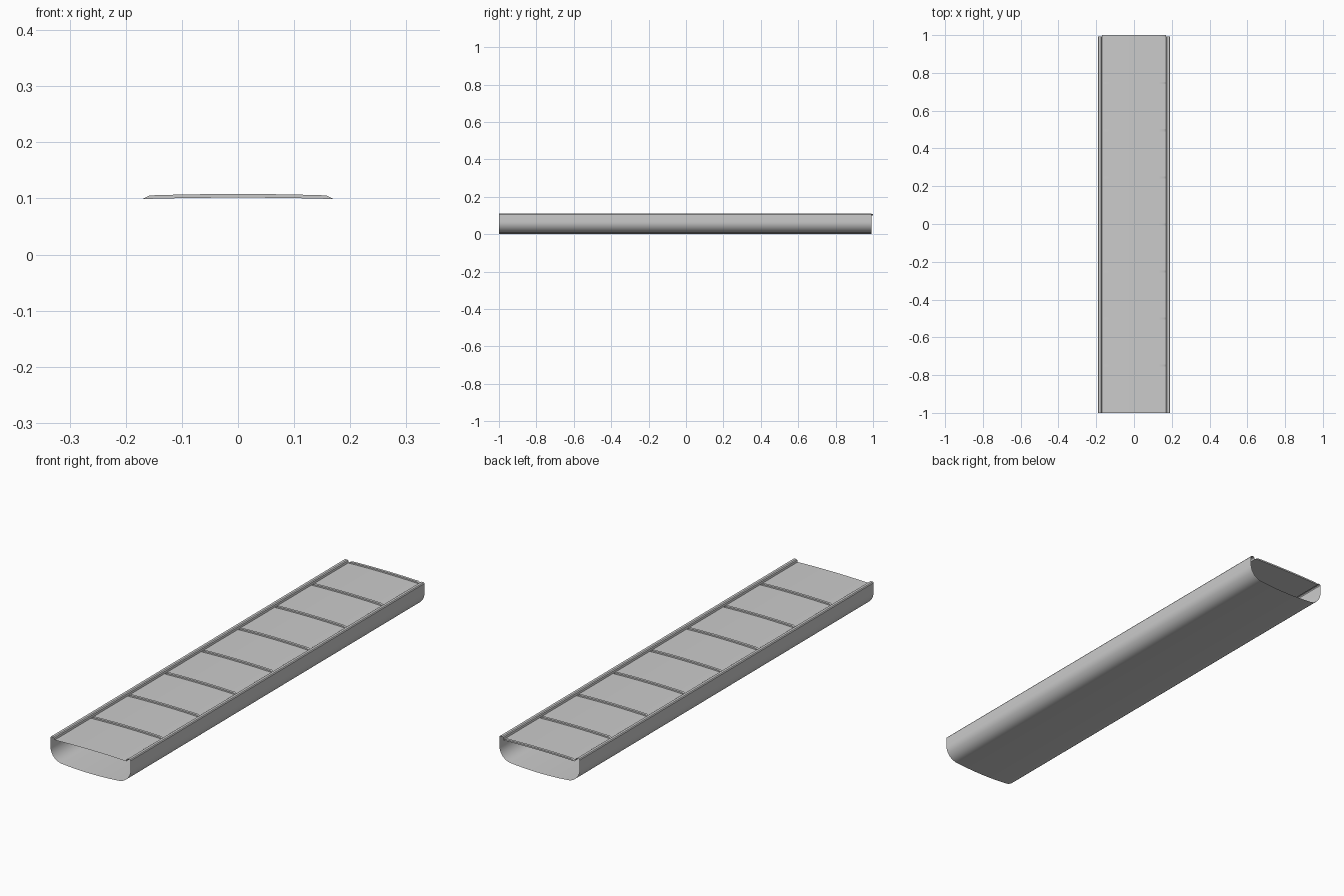
import bpy, bmesh
from math import sin, cos, radians

if "Cube" in bpy.data.objects:
    bpy.data.objects.remove(bpy.data.objects["Cube"])

Y0, Y1 = -1.0, 0.993          # ends of the trough
PITCH = (Y1 - Y0) / 8         # ridge spacing


def make(name, verts, faces):
    mesh = bpy.data.meshes.new(name)
    mesh.from_pydata(verts, [], faces)
    bm = bmesh.new()
    bm.from_mesh(mesh)
    bmesh.ops.recalc_face_normals(bm, faces=bm.faces)
    bm.to_mesh(mesh)
    bm.free()
    ob = bpy.data.objects.new(name, mesh)
    bpy.context.collection.objects.link(ob)
    bpy.ops.object.select_all(action='DESELECT')
    ob.select_set(True)
    bpy.context.view_layer.objects.active = ob
    bpy.ops.object.shade_smooth_by_angle(angle=radians(35))
    return ob


def sweep(name, profile, ya, yb, closed=False):
    n = len(profile)
    verts = [(x, y, z) for y in (ya, yb) for x, z in profile]
    faces = [(i, (i + 1) % n, n + (i + 1) % n, n + i)
             for i in range(n if closed else n - 1)]
    if closed:
        faces += [tuple(range(n)), tuple(range(n, 2 * n))]
    return make(name, verts, faces)


def crown(x, edge, rise):
    return edge + rise * (1 - (x / 0.17) ** 2)


# Trough: open U-shaped skin with inward rolled lips
half = [(0.170, 0.099), (0.172, 0.107), (0.176, 0.110), (0.187, 0.110), (0.190, 0.106)]
for i in range(13):
    a = radians(83 * i / 12)
    half.append((0.130 + 0.060 * cos(a), 0.066 - 0.060 * sin(a)))
half += [(x, 0.0064 * (x / 0.137) ** 2) for x in (0.11, 0.08, 0.04)]
profile = half + [(0, 0)] + [(-x, z) for x, z in reversed(half)]
sweep("trough", profile, Y0, Y1)

# Slightly crowned cover
xs = [-0.17 + 0.34 * i / 12 for i in range(13)]
sweep("cover", [(x, crown(x, 0.099, 0.003)) for x in xs], Y0, Y1)

# Cross ridges with slanted ends
bottom = [(x, crown(x, 0.099, 0.0025)) for x in xs]
top = [(x * 0.157 / 0.17, crown(x, 0.1055, 0.0025)) for x in reversed(xs)]
for k in range(1, 9):
    y = Y0 + PITCH * k
    sweep(f"cross_ridge_{k}", bottom + top, y - 0.004, y + 0.007, closed=True)
